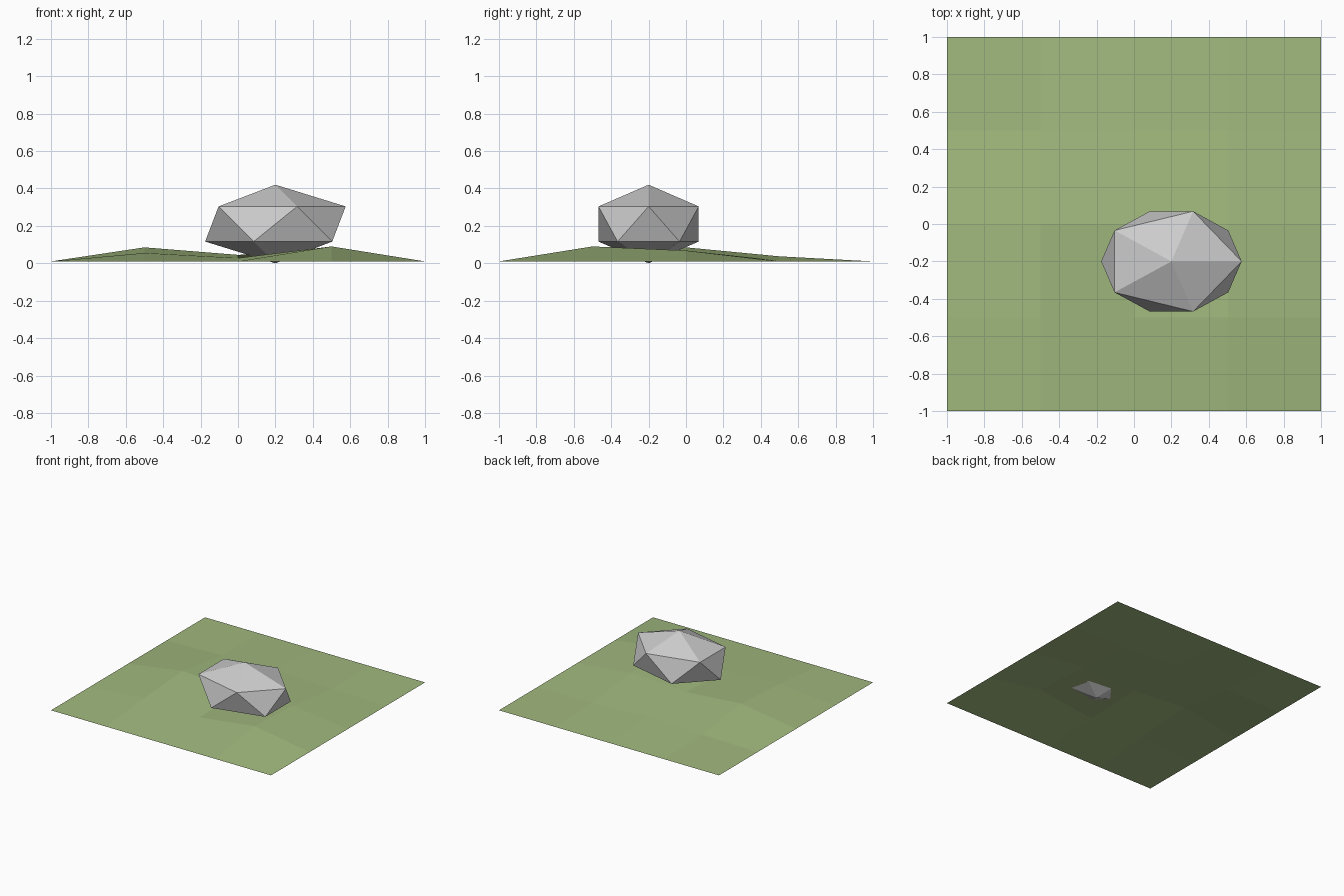
import bpy

if "Cube" in bpy.data.objects:
    bpy.data.objects.remove(bpy.data.objects["Cube"])

# Uneven grass patch: 4 x 4 flat cells with a level rim
bpy.ops.mesh.primitive_grid_add(x_subdivisions=4, y_subdivisions=4, size=2, location=(0, 0, 0))
ground = bpy.context.object
ground.name = "grass_ground"

# inner heights, rows from front (y=-0.5) to back (y=0.5)
bumps = [
    (0.055, 0.028, 0.09),
    (0.085, 0.045, 0.068),
    (0.022, 0.037, 0.014),
]
for v in ground.data.vertices:
    col, row = round(v.co.x * 2) + 1, round(v.co.y * 2) + 1
    inner = 0 <= col <= 2 and 0 <= row <= 2
    v.co.z = bumps[row][col] if inner else 0.01

grass = bpy.data.materials.new("grass_green")
grass.diffuse_color = (0.36, 0.49, 0.21, 1)
grass.use_nodes = True
grass.node_tree.nodes["Principled BSDF"].inputs["Base Color"].default_value = grass.diffuse_color
ground.data.materials.append(grass)

# Boulder: squashed icosahedron sunk into the grass
bpy.ops.mesh.primitive_ico_sphere_add(subdivisions=1, radius=1, location=(0.2, -0.2, 0.21))
rock = bpy.context.object
rock.name = "boulder"
rock.scale = (0.42, 0.315, 0.21)
bpy.ops.object.transform_apply(location=False, rotation=False, scale=True)
bpy.ops.object.shade_flat()
